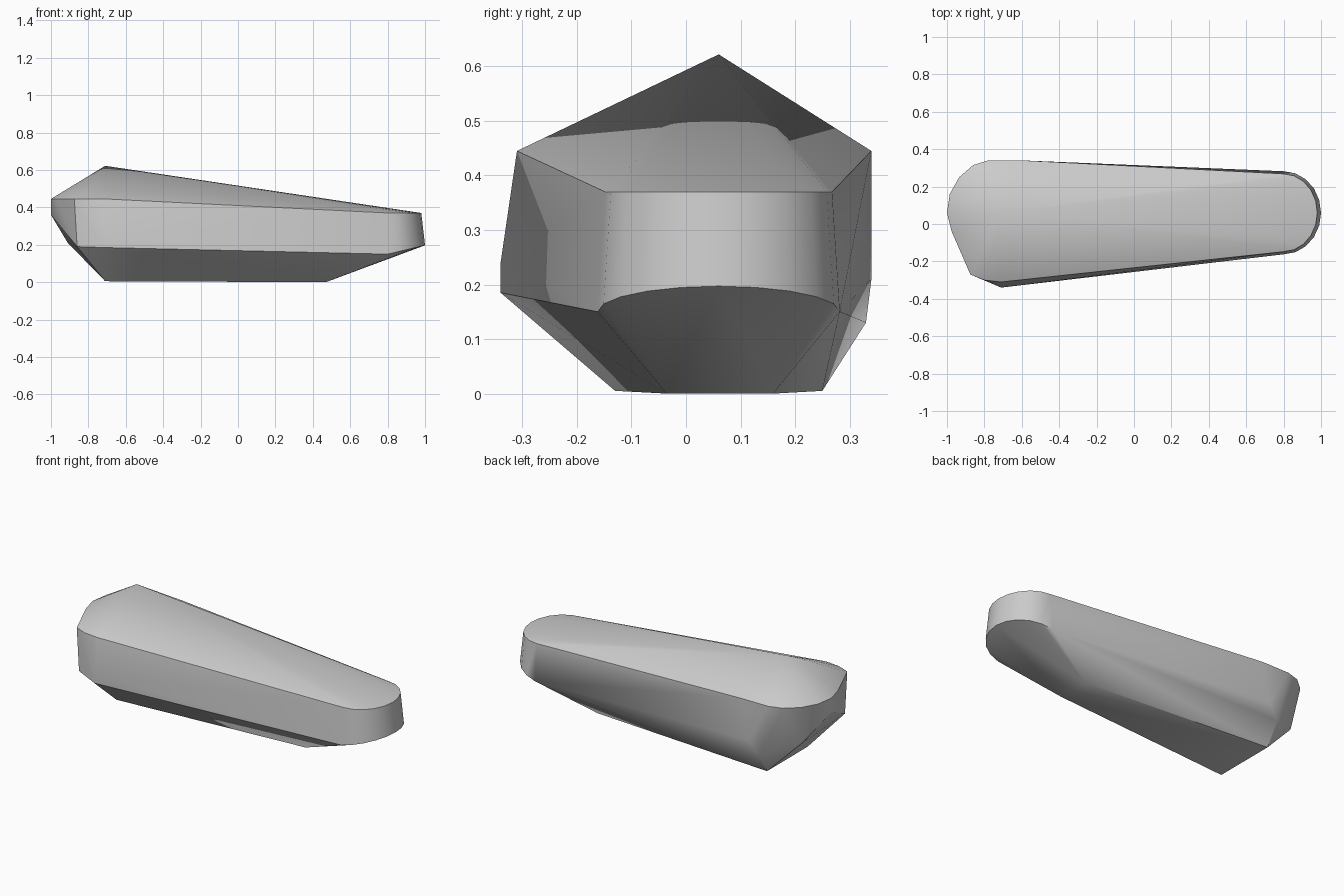
import bpy
import bmesh
from math import cos, sin, pi, radians

cube = bpy.data.objects.get("Cube")
if cube:
    bpy.data.objects.remove(cube, do_unlink=True)

grey = bpy.data.materials.new("stone grey")
grey.use_nodes = True
colour = (0.6, 0.6, 0.6, 1)
grey.diffuse_color = colour
grey.node_tree.nodes["Principled BSDF"].inputs["Base Color"].default_value = colour


def rounded_tip(rx, ry, z, lift, steps=10):
    """Half ellipse around the narrow +x end."""
    angles = [pi * (i / steps - 0.5) for i in range(steps + 1)]
    return [(0.8 + rx * cos(a), 0.06 + ry * sin(a), z + lift * cos(a)) for a in angles]


# Upper rim around the broad end
rim = [(-0.71, -0.31), (-0.8, -0.3), (-0.875, -0.27), (-0.975, -0.04), (-1, 0.06),
       (-0.985, 0.16), (-0.935, 0.25), (-0.86, 0.315), (-0.78, 0.34), (-0.6, 0.34)]
points = [(x, y, 0.445) for x, y in rim]

# Peak, flat foot and lower chamfer of the broad end
points += [(-0.71, 0.06, 0.622)]
points += [(-0.71, -0.13, 0.005), (-0.71, 0.25, 0.005), (0.47, -0.035, 0), (0.47, 0.16, 0)]
points += [(-0.71, -0.34, 0.185), (-0.71, -0.34, 0.24), (-0.86, -0.27, 0.19),
           (-1, 0.06, 0.36), (-0.91, 0.2, 0.21), (-0.71, 0.33, 0.13), (-0.65, 0.34, 0.21)]

# Rounded narrow end
points += rounded_tip(0.18, 0.208, 0.37, 0)
points += rounded_tip(0.2, 0.222, 0.15, 0.047)

# Faceted body wrapped around the outline
bm = bmesh.new()
for p in points:
    bm.verts.new(p)
hull = bmesh.ops.convex_hull(bm, input=bm.verts[:])
bmesh.ops.delete(bm, geom=[v for v in bm.verts if not v.link_faces], context='VERTS')
bmesh.ops.dissolve_limit(bm, angle_limit=radians(0.5), verts=bm.verts[:], edges=bm.edges[:])
bmesh.ops.recalc_face_normals(bm, faces=bm.faces[:])
mesh = bpy.data.meshes.new("tapered_body")
bm.to_mesh(mesh)
bm.free()

body = bpy.data.objects.new("tapered_body", mesh)
bpy.context.collection.objects.link(body)
mesh.materials.append(grey)
bpy.context.view_layer.objects.active = body
body.select_set(True)
bpy.ops.object.shade_smooth_by_angle(angle=radians(30))
